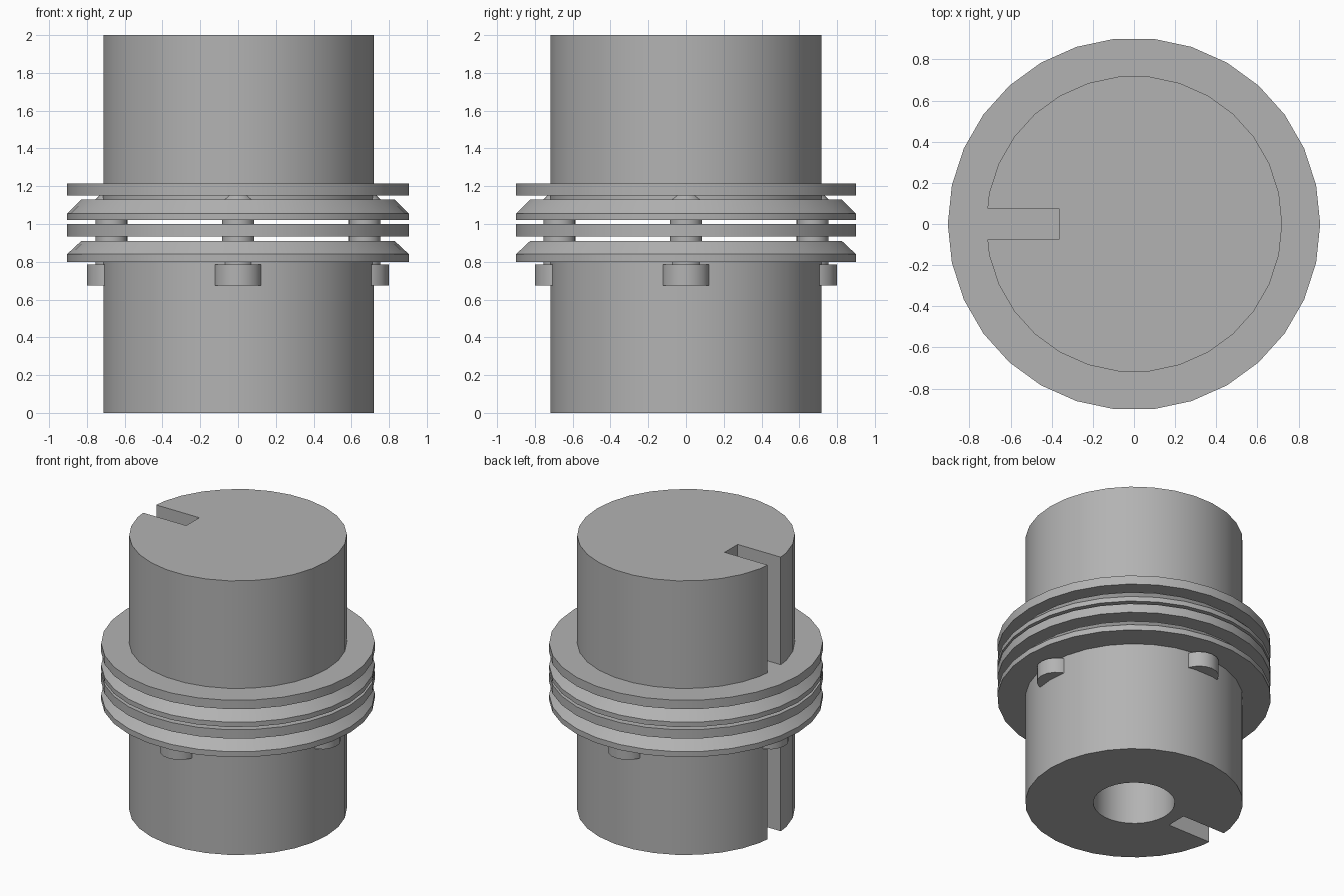
import bpy
import math
from mathutils import Matrix

cube = bpy.data.objects.get("Cube")
if cube:
    bpy.data.objects.remove(cube, do_unlink=True)

HUB_R, FLANGE_R, BEVEL_R, BORE_R = 0.72, 0.905, 0.83, 0.27
BOLT_CIRCLE, BOLTS = 0.67, 4

steel = bpy.data.materials.new("grey steel")
steel.use_nodes = True
grey = (0.45, 0.45, 0.45, 1)
steel.diffuse_color = grey
steel.node_tree.nodes["Principled BSDF"].inputs["Base Color"].default_value = grey


def lathe(name, profile, sides=30, location=(0, 0, 0)):
    """Solid of revolution from (radius, height) pairs, capped at both ends."""
    verts = [(r * math.cos(math.tau * i / sides), r * math.sin(math.tau * i / sides), z)
             for r, z in profile for i in range(sides)]
    faces = [tuple(reversed(range(sides))),
             tuple(range(len(verts) - sides, len(verts)))]
    for k in range(len(profile) - 1):
        a, b = k * sides, (k + 1) * sides
        for i in range(sides):
            j = (i + 1) % sides
            faces.append((a + i, a + j, b + j, b + i))
    mesh = bpy.data.meshes.new(name)
    mesh.from_pydata(verts, [], faces)
    mesh.transform(Matrix.Translation(location))
    mesh.materials.append(steel)
    obj = bpy.data.objects.new(name, mesh)
    bpy.context.collection.objects.link(obj)
    return obj


def select(obj):
    bpy.ops.object.select_all(action='DESELECT')
    obj.select_set(True)
    bpy.context.view_layer.objects.active = obj


def cut(obj, cutter):
    """Subtract the cutter and remove it."""
    cutter.hide_render = True
    select(obj)
    mod = obj.modifiers.new("cut", 'BOOLEAN')
    mod.operation = 'DIFFERENCE'
    mod.solver = 'EXACT'
    mod.object = cutter
    bpy.ops.object.modifier_apply(modifier=mod.name)
    bpy.data.objects.remove(cutter, do_unlink=True)


def slot_cutter(low, high):
    """Radial keyway block on the -x side."""
    bpy.ops.mesh.primitive_cube_add(size=1, location=(-0.865, 0, (low + high) / 2))
    block = bpy.context.object
    block.scale = (1, 0.15, high - low)
    bpy.ops.object.transform_apply(location=False, rotation=False, scale=True)
    return block


# Upper hub with a grooved double flange
upper = lathe("upper_hub", [
    (FLANGE_R, 1.02), (FLANGE_R, 1.055), (BEVEL_R, 1.13), (HUB_R, 1.13),
    (HUB_R, 1.15), (FLANGE_R, 1.15), (FLANGE_R, 1.215), (HUB_R, 1.215), (HUB_R, 2)])
cut(upper, slot_cutter(1.215, 2.1))

# Lower hub with a bevelled flange and a central bore
lower = lathe("lower_hub", [
    (HUB_R, 0), (HUB_R, 0.80), (FLANGE_R, 0.80), (FLANGE_R, 0.84), (BEVEL_R, 0.91)])
cut(lower, slot_cutter(-0.1, 0.80))
cut(lower, lathe("bore_cutter", [(BORE_R, -0.1), (BORE_R, 1)]))

# Loose disc between the two hubs
parts = [upper, lower, lathe("middle_disc", [(FLANGE_R, 0.935), (FLANGE_R, 1.0)])]

# Bolts joining the flanges
for n in range(BOLTS):
    a = math.tau * n / BOLTS
    spot = (BOLT_CIRCLE * math.cos(a), BOLT_CIRCLE * math.sin(a), 0)
    parts.append(lathe(f"bolt_{n + 1}", [
        (0.13, 0.675), (0.13, 0.785), (0.085, 0.785),
        (0.085, 1.13), (0.065, 1.15)], 16, spot))

for obj in parts:
    select(obj)
    bpy.ops.object.shade_smooth_by_angle(angle=math.radians(30))
